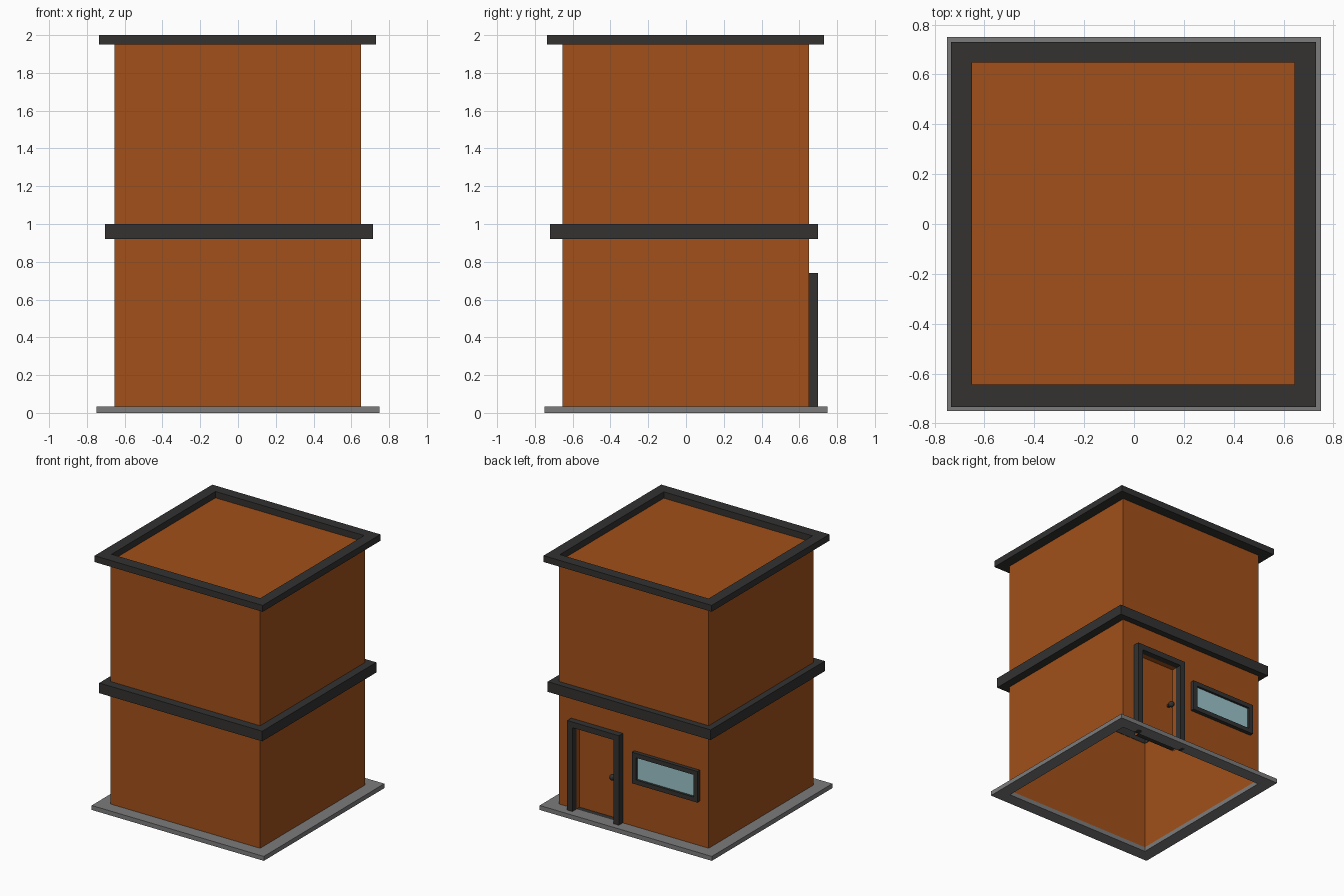
import bpy, bmesh
from mathutils import Vector

if "Cube" in bpy.data.objects:
    bpy.data.objects.remove(bpy.data.objects["Cube"])


def material(name, rgb):
    m = bpy.data.materials.new(name)
    m.diffuse_color = (*rgb, 1)
    m.use_nodes = True
    m.node_tree.nodes["Principled BSDF"].inputs["Base Color"].default_value = m.diffuse_color
    return m


BRICK = material("orange_wall", (0.36, 0.08, 0.01))
DARK = material("dark_trim", (0.033, 0.032, 0.031))
GLASS = material("glass", (0.33, 0.56, 0.60))
GREY = material("grey_slab", (0.2, 0.2, 0.2))


def finish(name, bm, mat, fix=True):
    if fix:
        bmesh.ops.recalc_face_normals(bm, faces=bm.faces)
    me = bpy.data.meshes.new(name)
    bm.to_mesh(me)
    bm.free()
    me.materials.append(mat)
    ob = bpy.data.objects.new(name, me)
    bpy.context.collection.objects.link(ob)
    return ob


def add_box(bm, lo, hi):
    vs = bmesh.ops.create_cube(bm, size=1)["verts"]
    for v in vs:
        v.co = Vector([(a + b) / 2 + c * (b - a) for a, b, c in zip(lo, hi, v.co)])


def box(name, lo, hi, mat):
    bm = bmesh.new()
    add_box(bm, lo, hi)
    return finish(name, bm, mat)


def ring(name, outer, inner, z0, z1, mat):
    """Square ring; outer and inner are (x0, x1, y0, y1)."""
    bm = bmesh.new()
    loops = []
    for (x0, x1, y0, y1), z in ((outer, z0), (outer, z1), (inner, z1), (inner, z0)):
        loops.append([bm.verts.new((x, y, z)) for x, y in
                      ((x0, y0), (x1, y0), (x1, y1), (x0, y1))])
    for i in range(4):
        a, b = loops[i], loops[(i + 1) % 4]
        for k in range(4):
            n = (k + 1) % 4
            bm.faces.new((a[k], a[n], b[n], b[k]))
    return finish(name, bm, mat)


# Wall shell, open below, with a door recess in the back wall
A, B, TOP = -0.653, 0.65, 1.95
DX0, DX1, DZ, DY = 0.14, 0.50, 0.695, 0.61
bm = bmesh.new()


def face(*pts):
    bm.faces.new([bm.verts.new(p) for p in pts])


face((A, A, 0), (B, A, 0), (B, A, TOP), (A, A, TOP))
face((B, A, 0), (B, B, 0), (B, B, TOP), (B, A, TOP))
face((A, B, 0), (A, A, 0), (A, A, TOP), (A, B, TOP))
face((A, A, TOP), (B, A, TOP), (B, B, TOP), (A, B, TOP))
face((B, B, 0), (DX1, B, 0), (DX1, B, DZ), (DX0, B, DZ), (DX0, B, 0),
     (A, B, 0), (A, B, TOP), (B, B, TOP))
face((DX1, B, 0), (DX1, DY, 0), (DX1, DY, DZ), (DX1, B, DZ))
face((DX0, DY, 0), (DX0, B, 0), (DX0, B, DZ), (DX0, DY, DZ))
face((DX1, B, DZ), (DX1, DY, DZ), (DX0, DY, DZ), (DX0, B, DZ))
bmesh.ops.remove_doubles(bm, verts=bm.verts, dist=1e-5)
finish("walls", bm, BRICK, fix=False)

# Base slab, storey band and roof trim
ring("base_slab", (-0.75, 0.75, -0.75, 0.75), (-0.65, 0.65, -0.65, 0.65), 0, 0.035, GREY)
ring("storey_band", (-0.705, 0.715, -0.72, 0.70), (-0.65, 0.645, -0.65, 0.645), 0.92, 1.0, DARK)
ring("roof_trim", (-0.735, 0.73, -0.735, 0.73), (-0.65, 0.645, -0.645, 0.648), 1.95, 2.0, DARK)

# Door, threshold and knob
box("door", (DX0, DY - 0.01, 0.035), (DX1, DY, DZ), BRICK)
box("door_threshold", (DX0, DY - 0.01, 0.012), (DX1, B, 0.035), DARK)
bm = bmesh.new()
bmesh.ops.create_uvsphere(bm, u_segments=12, v_segments=8, radius=0.024)
add_box(bm, (-0.01, -0.04, -0.01), (0.01, -0.015, 0.01))
knob = finish("door_knob", bm, DARK)
knob.location = (0.185, 0.65, 0.37)

# Door frame: two jambs under a header, one outline extruded
W = 0.045
bm = bmesh.new()
x0, x1, top = DX0 - W, DX1 + W, 0.74
outline = ((x0, 0), (DX0, 0), (DX0, DZ), (DX1, DZ), (DX1, 0), (x1, 0), (x1, top), (x0, top))
f = bm.faces.new([bm.verts.new((x, B, z)) for x, z in outline])
ext = bmesh.ops.extrude_face_region(bm, geom=[f])["geom"]
bmesh.ops.translate(bm, vec=(0, 0.05, 0), verts=[v for v in ext if isinstance(v, bmesh.types.BMVert)])
finish("door_frame", bm, DARK)

# Window frame and pane
wx0, wx1, wz0, wz1, t = -0.575, -0.005, 0.385, 0.63, 0.035
bm = bmesh.new()
for lo, hi in (((wx0, wz0), (wx1, wz0 + t)), ((wx0, wz1 - t), (wx1, wz1)),
               ((wx0, wz0 + t), (wx0 + t, wz1 - t)), ((wx1 - t, wz0 + t), (wx1, wz1 - t))):
    add_box(bm, (lo[0], B, lo[1]), (hi[0], B + 0.03, hi[1]))
finish("window_frame", bm, DARK)
box("window_pane", (wx0 + t, B, wz0 + t), (wx1 - t, B + 0.012, wz1 - t), GLASS)
